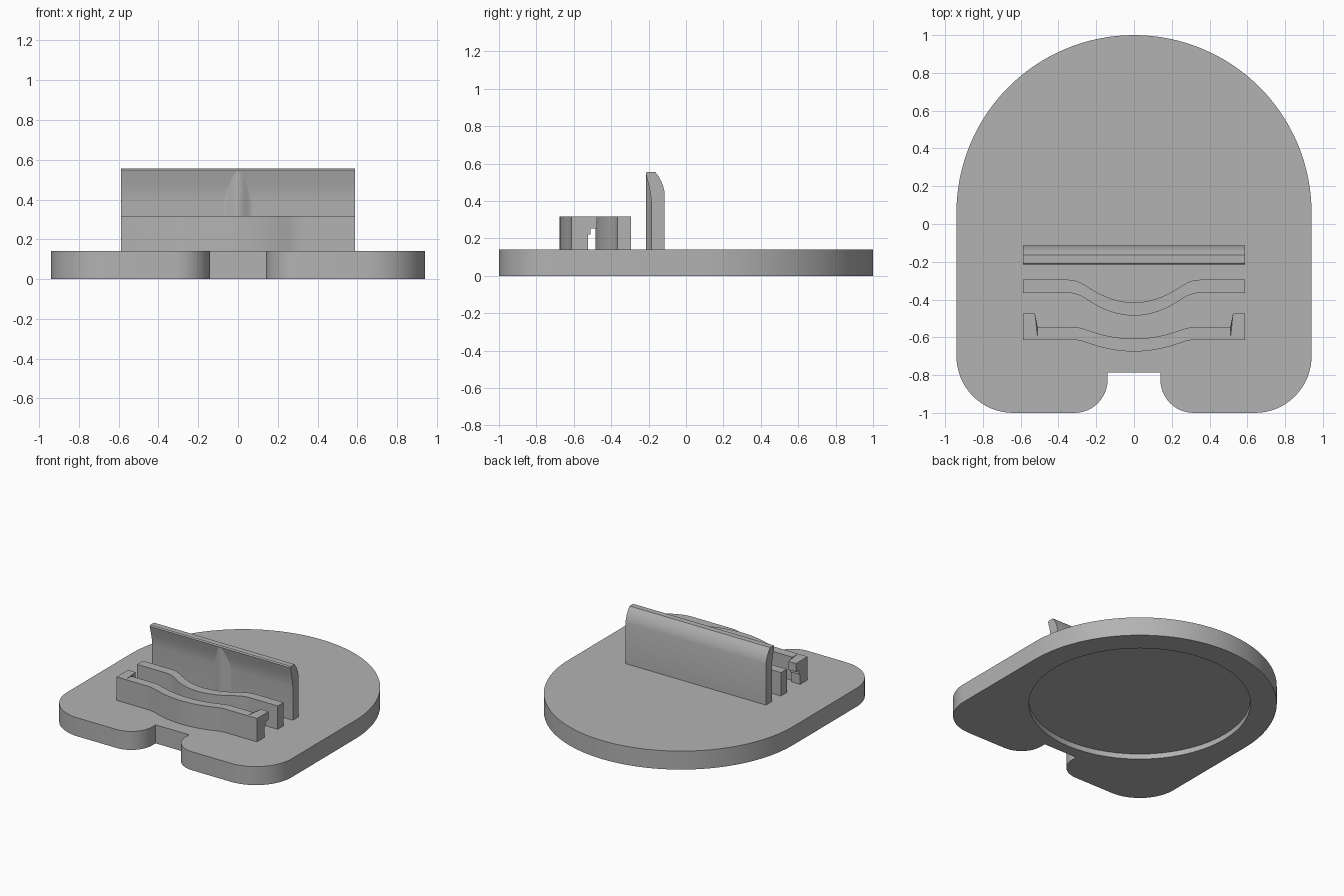
import bpy, bmesh, math
from mathutils import Vector

cube = bpy.data.objects.get("Cube")
if cube:
    bpy.data.objects.remove(cube, do_unlink=True)

grey = bpy.data.materials.new("plain_grey")
grey.use_nodes = True
GREY = (0.45, 0.45, 0.45, 1)
grey.diffuse_color = GREY
grey.node_tree.nodes["Principled BSDF"].inputs["Base Color"].default_value = GREY

BASE_TOP, RAIL_TOP, HALF = 0.14, 0.317, 0.588


def prism(name, outline, start, end, axis="z"):
    """Extrude an outline: (x, y) along z, or (y, z) along x."""
    bm = bmesh.new()
    place = (lambda a, b: (a, b, start)) if axis == "z" else (lambda a, b: (start, a, b))
    face = bm.faces.new([bm.verts.new(place(a, b)) for a, b in outline])
    move = Vector((0, 0, end - start)) if axis == "z" else Vector((end - start, 0, 0))
    new = bmesh.ops.extrude_face_region(bm, geom=[face])["geom"]
    bmesh.ops.translate(bm, vec=move, verts=[v for v in new if isinstance(v, bmesh.types.BMVert)])
    bmesh.ops.recalc_face_normals(bm, faces=bm.faces)
    mesh = bpy.data.meshes.new(name)
    bm.to_mesh(mesh)
    bm.free()
    mesh.materials.append(grey)
    obj = bpy.data.objects.new(name, mesh)
    bpy.context.collection.objects.link(obj)
    return obj


def smooth(obj):
    bpy.ops.object.select_all(action="DESELECT")
    obj.select_set(True)
    bpy.context.view_layer.objects.active = obj
    bpy.ops.object.shade_smooth_by_angle(angle=math.radians(30))


def arc(cx, cy, r, a0, a1, n):
    angles = [math.radians(a0 + (a1 - a0) * i / n) for i in range(n + 1)]
    return [(cx + r * math.cos(a), cy + r * math.sin(a)) for a in angles]


# Base plate: round back, rounded front corners, notch in the front edge
right_half = [(0.14, -0.785)]
right_half += arc(0.315, -0.825, 0.175, 180, 270, 12)
right_half += arc(0.64, -0.7, 0.3, -90, 0, 16)
right_half += arc(0, 0.06, 0.94, 0, 90, 32)
left_half = [(-x, y) for x, y in reversed(right_half[:-1])]
base = prism("base_plate", right_half + left_half, 0, BASE_TOP)

# Shallow round recess under the base
cutter = prism("recess_cutter", arc(0, 0.06, 0.76, 0, 354.375, 63), -0.1, 0.04)
cutter.hide_render = True
cut = base.modifiers.new("recess", "BOOLEAN")
cut.object, cut.solver = cutter, "EXACT"
bpy.context.view_layer.objects.active = base
bpy.ops.object.modifier_apply(modifier=cut.name)
bpy.data.objects.remove(cutter, do_unlink=True)
smooth(base)

# Back wall with a forward lip and a curved back edge
wall_profile = [(-0.115, BASE_TOP), (-0.115, 0.45), (-0.122, 0.478), (-0.132, 0.505),
                (-0.147, 0.532), (-0.165, 0.556), (-0.208, 0.556), (-0.215, 0.548),
                (-0.207, 0.515), (-0.198, 0.48), (-0.19, 0.44), (-0.185, 0.39),
                (-0.185, BASE_TOP)]
smooth(prism("back_wall", wall_profile, -HALF, HALF, "x"))

# Soft vertical rib in the middle of the wall
RIB = 0.08
rib = [(RIB, -0.17)]
for i in range(17):
    t = 1 - i / 8
    rib.append((RIB * t, -0.184 - 0.015 * (1 + math.cos(math.pi * t))))
rib.append((-RIB, -0.17))
smooth(prism("wall_rib", rib, BASE_TOP, 0.545))


# Rails that bow forward in the middle
def bow(x, depth, a, b):
    x, k = abs(x), a * b / depth
    if x >= b:
        return 0
    if x < a:
        return depth - x * x / k
    return (depth - a * a / k) * ((b - x) / (b - a)) ** 2


def rail(name, half, back, front, depth, a, b):
    xs = [-half] + [b * i / 20 for i in range(-20, 21)] + [half]
    rear = [(x, back - bow(x, depth, a, b)) for x in xs]
    fore = [(x, front - bow(x, depth, a, b)) for x in reversed(xs)]
    smooth(prism(name, rear + fore, BASE_TOP, RAIL_TOP))


rail("middle_rail", HALF, -0.295, -0.365, 0.12, 0.25, 0.35)
rail("front_rail", 0.51, -0.545, -0.613, 0.062, 0.25, 0.33)

# Stepped hooks at the ends of the front rail, tapered on their inner side
hook_profile = [(-0.613, BASE_TOP), (-0.525, BASE_TOP), (-0.525, 0.22), (-0.51, 0.22),
                (-0.51, 0.253), (-0.475, 0.253), (-0.475, RAIL_TOP),
                (-0.545, RAIL_TOP), (-0.613, RAIL_TOP)]
for side, name in ((1, "left_hook"), (-1, "right_hook")):
    hook = prism(name, hook_profile, side * 0.51, side * HALF, "x")
    for v in hook.data.vertices:
        if abs(v.co.x) < 0.55:
            v.co.x += side * 0.2 * max(0, v.co.y + 0.545)
